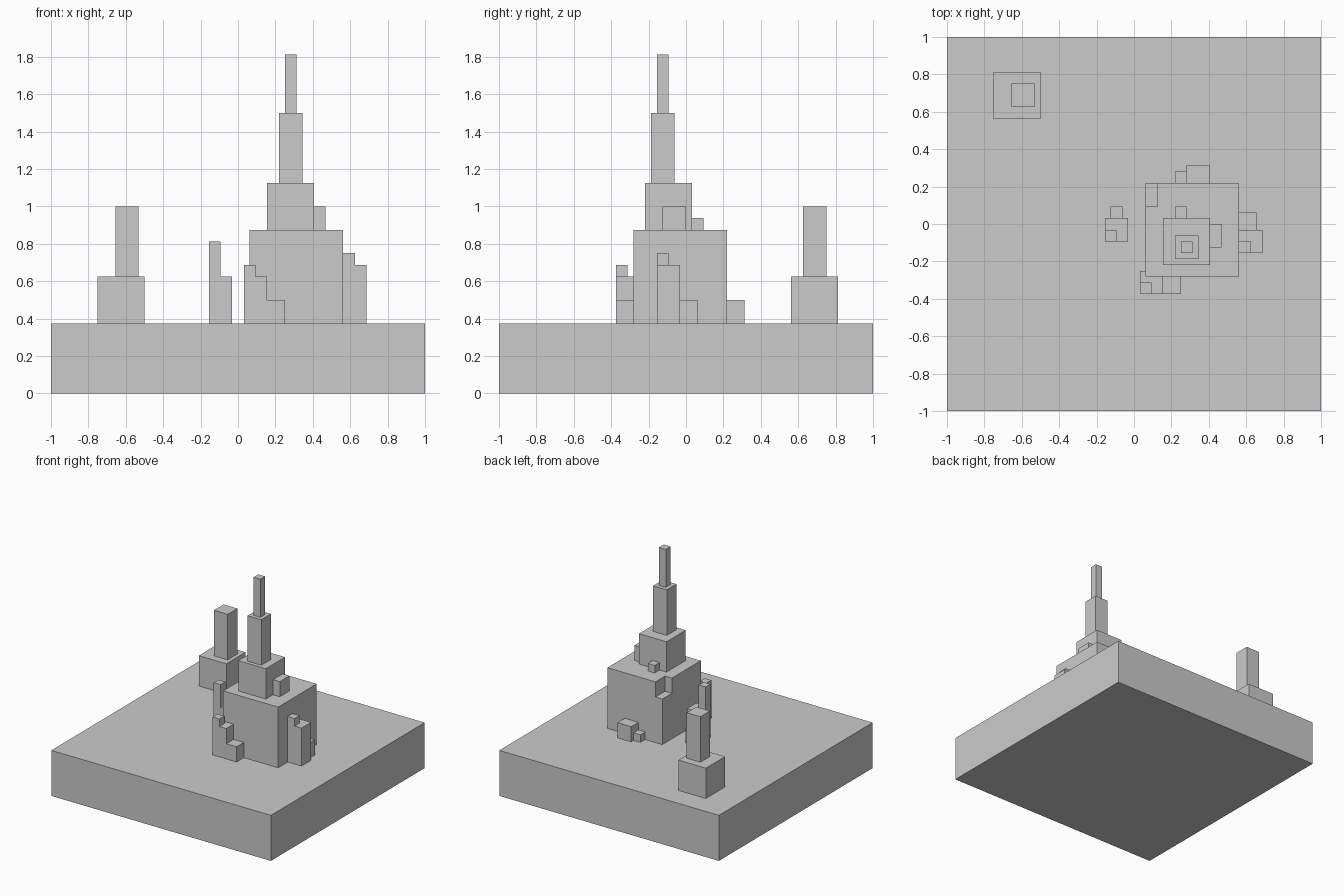
import bpy

if "Cube" in bpy.data.objects:
    bpy.data.objects.remove(bpy.data.objects["Cube"])

U = 1 / 32  # grid unit of the blocky model


def box(name, x, y, z):
    """Axis-aligned box from (min, max) ranges given in grid units."""
    r = (x, y, z)
    bpy.ops.mesh.primitive_cube_add(size=1, location=[(a + b) / 2 * U for a, b in r])
    ob = bpy.context.object
    ob.name = name
    ob.scale = [(b - a) * U for a, b in r]
    bpy.ops.object.transform_apply(location=False, rotation=False, scale=True)
    return ob


def tower(name, tiers, z):
    """Stack of square tiers: (centre x, centre y, width, height)."""
    obs = []
    for i, (cx, cy, w, h) in enumerate(tiers):
        obs.append(box(f"{name}_tier_{i + 1}", (cx - w / 2, cx + w / 2),
                       (cy - w / 2, cy + w / 2), (z, z + h)))
        z += h
    return obs


G = 12  # ground level

# Ground slab
box("ground_slab", (-32, 32), (-32, 32), (0, G))

# Main stepped tower and small back corner tower
main = tower("main_tower", [(10, -1, 16, 16), (9, -3, 8, 8), (9, -4, 4, 12), (9, -4, 2, 10)], G)
tower("corner_tower", [(-20, 22, 8, 8), (-19, 22, 4, 12)], G)

# Notch in the back left top corner of the main block
cutter = box("notch_cutter", (0, 4), (3, 9), (24, 30))
cutter.hide_render = True
cutter.hide_viewport = True
mod = main[0].modifiers.new("notch", "BOOLEAN")
mod.operation = "DIFFERENCE"
mod.solver = "EXACT"
mod.object = cutter

# Front stepped outcrop
box("front_outcrop", (1, 5), (-12, -8), (G, 20))
box("front_outcrop_cap", (1, 3), (-12, -10), (20, 22))
box("front_outcrop_step", (5, 8), (-12, -9), (G, 16))

# Right outcrop
box("right_outcrop", (18, 22), (-5, -1), (G, 22))
box("right_outcrop_cap", (18, 20), (-5, -3), (22, 24))
box("right_outcrop_step", (18, 21), (-1, 2), (G, 16))

# Back rubble
box("back_block", (9, 13), (7, 10), (G, 16))
box("back_block_small", (7, 9), (7, 9), (G, 14))

# Free-standing left pillar
box("left_pillar", (-5, -1), (-3, 1), (G, 20))
box("left_pillar_cap", (-5, -3), (-3, -1), (20, 26))
box("left_pillar_step", (-4, -2), (1, 3), (G, 16))

# Ledge blocks beside the second tier
box("ledge_block_right", (13, 15), (-4, 0), (28, 32))
box("ledge_block_back", (7, 9), (1, 3), (28, 30))
